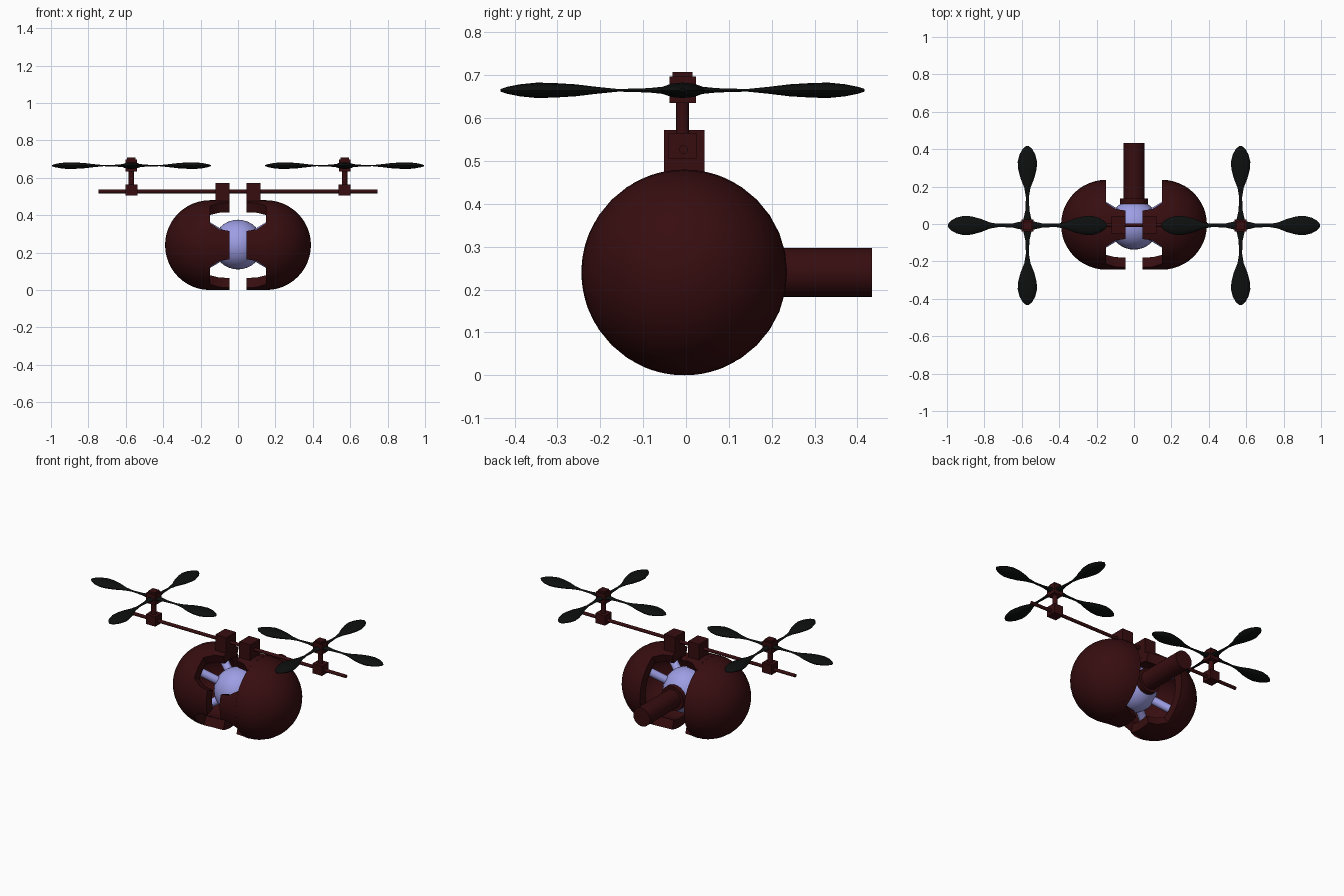
import bpy, bmesh, math
from mathutils import Vector

cube = bpy.data.objects.get("Cube")
if cube:
    bpy.data.objects.remove(cube)

Y0, Z0 = -0.004, 0.24          # centre of the body
EDGE, R_OUT, R_IN = 0.15, 0.24, 0.185


def material(name, rgb):
    m = bpy.data.materials.new(name)
    m.use_nodes = True
    m.diffuse_color = (*rgb, 1)
    m.node_tree.nodes["Principled BSDF"].inputs["Base Color"].default_value = (*rgb, 1)
    return m


RED = material("dark red", (0.038, 0.004, 0.005))
LILAC = material("lilac", (0.34, 0.34, 0.78))
BLACK = material("black", (0.004, 0.005, 0.005))


def finish(name, bm, mat, smooth=True):
    bmesh.ops.remove_doubles(bm, verts=bm.verts, dist=1e-5)
    bmesh.ops.recalc_face_normals(bm, faces=bm.faces)
    me = bpy.data.meshes.new(name)
    bm.to_mesh(me)
    bm.free()
    me.materials.append(mat)
    ob = bpy.data.objects.new(name, me)
    bpy.context.collection.objects.link(ob)
    if smooth:
        bpy.ops.object.select_all(action='DESELECT')
        ob.select_set(True)
        bpy.context.view_layer.objects.active = ob
        bpy.ops.object.shade_smooth_by_angle(angle=math.radians(35))
    return ob


def box(name, centre, size, mat=RED):
    bm = bmesh.new()
    bmesh.ops.create_cube(bm, size=1)
    bmesh.ops.scale(bm, vec=size, verts=bm.verts)
    bmesh.ops.translate(bm, vec=centre, verts=bm.verts)
    return finish(name, bm, mat, False)


def rod(name, a, b, radius, mat, segments=24):
    a, b = Vector(a), Vector(b)
    bm = bmesh.new()
    bmesh.ops.create_cone(bm, cap_ends=True, segments=segments, radius1=radius,
                          radius2=radius, depth=(b - a).length)
    bmesh.ops.rotate(bm, verts=bm.verts, matrix=(b - a).to_track_quat('Z', 'Y').to_matrix())
    bmesh.ops.translate(bm, vec=(a + b) / 2, verts=bm.verts)
    return finish(name, bm, mat)


def loft(bm, rings):
    """Skin a list of closed point rings and cap both ends."""
    rows = [[bm.verts.new(p) for p in ring] for ring in rings]
    n = len(rows[0])
    for lo, hi in zip(rows, rows[1:]):
        for i in range(n):
            bm.faces.new((lo[i], lo[(i + 1) % n], hi[(i + 1) % n], hi[i]))
    bm.faces.new(rows[0])
    bm.faces.new(rows[-1])


def shell(name, s):
    # hollow thick hemisphere turned about the x axis
    bm = bmesh.new()
    arc = [i * math.pi / 24 for i in range(13)]
    prof = [(EDGE + R_OUT * math.sin(t), R_OUT * math.cos(t)) for t in arc]
    inner = [(EDGE + R_IN * math.sin(t), R_IN * math.cos(t)) for t in arc]
    verts_out = [bm.verts.new((s * x, Y0, Z0 + r)) for x, r in prof]
    verts_in = [bm.verts.new((s * x, Y0, Z0 + r)) for x, r in inner]
    edges = [bm.edges.new(e) for v in (verts_out, verts_in) for e in zip(v, v[1:])]
    edges.append(bm.edges.new((verts_out[0], verts_in[0])))
    bmesh.ops.spin(bm, geom=verts_out + verts_in + edges, cent=(0, Y0, Z0),
                   axis=(1, 0, 0), angle=2 * math.pi, steps=32)
    finish(name, bm, RED)


def claw(name, s, mid):
    # curved tab reaching inward from the shell edge
    bm = bmesh.new()
    rings = []
    for x, half in ((0.045, 0.32), (0.10, 0.36), (EDGE + 0.003, 0.52)):
        angles = [mid + half * k / 4 for k in range(-4, 5)]
        pts = [(R_OUT, a) for a in angles] + [(R_IN, a) for a in reversed(angles)]
        rings.append([(s * x, Y0 + r * math.cos(a), Z0 + r * math.sin(a)) for r, a in pts])
    loft(bm, rings)
    finish(name, bm, RED)


# distance from hub, half width, half thickness
BLADE = [(0, .03, .014), (.04, .02, .009), (.08, .011, .005), (.15, .008, .003),
         (.2, .016, .008), (.25, .036, .014), (.3, .049, .017), (.34, .052, .018),
         (.38, .042, .014), (.41, .025, .008), (.425, .007, .003)]


def rotor(name, centre):
    bm = bmesh.new()
    for q in range(4):
        d = Vector((math.cos(q * math.pi / 2), math.sin(q * math.pi / 2), 0))
        w = Vector((-d.y, d.x, 0))
        rings = []
        for r, half, thick in BLADE:
            c = Vector(centre) + d * r
            ring = [c + w * half * math.cos(t) + Vector((0, 0, thick * math.sin(t)))
                    for t in [k * math.pi / 6 for k in range(12)]]
            rings.append(ring)
        loft(bm, rings)
    finish(name, bm, BLACK)


# central ball
bm = bmesh.new()
bmesh.ops.create_uvsphere(bm, u_segments=32, v_segments=16, radius=0.133)
bmesh.ops.translate(bm, vec=(0, Y0, Z0 + 0.003), verts=bm.verts)
finish("core_ball", bm, LILAC)

# rear barrel and its collar
rod("rear_barrel", (0, 0.05, Z0), (0, 0.434, Z0), 0.057, RED, 32)
rod("barrel_collar", (0, 0.09, Z0), (0, 0.135, Z0), 0.075, RED, 32)

# cross bar carrying the rotors
rod("cross_bar", (-0.745, -0.006, 0.527), (0.745, -0.006, 0.527), 0.01, RED, 16)

for s, side in ((1, "left"), (-1, "right")):
    shell(side + "_shell", s)
    for label, angle in (("front", math.pi), ("top", math.pi / 2), ("bottom", -math.pi / 2)):
        claw(f"{side}_{label}_claw", s, angle)
    # diagonal struts from ball to shell
    for sy in (1, -1):
        for sz in (1, -1):
            rod(f"{side}_strut", (s * 0.05, Y0 + sy * 0.035, Z0 + sz * 0.035),
                (s * 0.235, Y0 + sy * 0.145, Z0 + sz * 0.145), 0.024, LILAC)
    # bar bracket
    box(side + "_bracket", (s * 0.082, Y0, 0.512), (0.075, 0.095, 0.12))
    # rotor mast
    x, y = s * 0.57, -0.008
    box(side + "_mast_base", (x, y, 0.535), (0.065, 0.065, 0.06))
    rod(side + "_mast", (x, y, 0.55), (x, y, 0.65), 0.015, RED, 16)
    box(side + "_hub", (x, y, 0.666), (0.062, 0.062, 0.062))
    box(side + "_hub_cap", (x, y, 0.70), (0.046, 0.046, 0.016))
    rotor(side + "_rotor", (x, y, 0.665))
